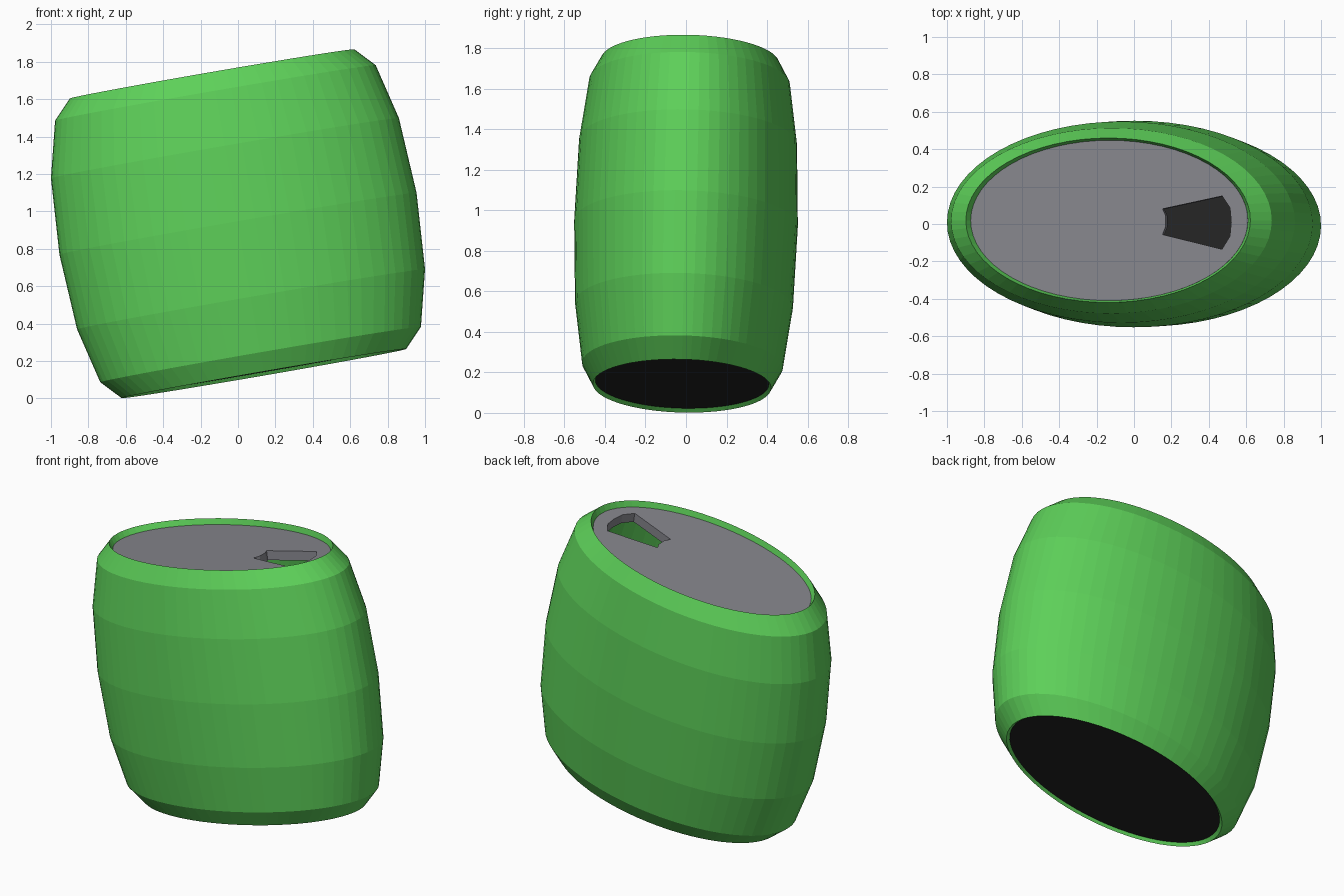
import bpy, bmesh
from math import sin, cos, pi, radians
from mathutils import Matrix, Vector

if "Cube" in bpy.data.objects:
    bpy.data.objects.remove(bpy.data.objects["Cube"])

ASPECT = 0.57                        # ellipse depth / width
SEGMENTS = 64
TILT = (Matrix.Translation((0, 0, 0.934))
        @ Matrix.Rotation(radians(-9.8), 4, 'Y')
        @ Matrix.Rotation(radians(-1.4), 4, 'X'))


def material(name, rgb):
    m = bpy.data.materials.new(name)
    m.diffuse_color = (*rgb, 1)
    m.use_nodes = True
    m.node_tree.nodes["Principled BSDF"].inputs["Base Color"].default_value = m.diffuse_color
    return m


def add_object(name, bm, mat=None):
    bmesh.ops.recalc_face_normals(bm, faces=bm.faces)
    me = bpy.data.meshes.new(name)
    bm.to_mesh(me)
    bm.free()
    ob = bpy.data.objects.new(name, me)
    bpy.context.collection.objects.link(ob)
    ob.matrix_world = TILT
    if mat:
        me.materials.append(mat)
    return ob


def lathe(name, profile, mat, capped=False):
    """Elliptical rings (radius, height) joined into a skin."""
    bm = bmesh.new()
    rings = [[bm.verts.new((r * cos(2 * pi * i / SEGMENTS),
                            r * ASPECT * sin(2 * pi * i / SEGMENTS), z))
              for i in range(SEGMENTS)] for r, z in profile]
    for a, b in zip(rings, rings[1:]):
        for i in range(SEGMENTS):
            j = (i + 1) % SEGMENTS
            bm.faces.new((a[i], a[j], b[j], b[i]))
    if capped:
        bm.faces.new(rings[0])
        bm.faces.new(rings[-1])
    return add_object(name, bm, mat)


green = material("green", (0.11, 0.63, 0.10))
black = material("black", (0.018, 0.018, 0.018))
grey = material("lid_grey", (0.235, 0.235, 0.262))

# Barrel-shaped body with a turned-in lip at both ends
half = [(0.969, 0), (0.944, 0.41), (0.87, 0.71), (0.772, 0.813)]
profile = ([(0.75, -0.792)] + [(r, -z) for r, z in reversed(half[1:])]
           + half + [(0.75, 0.77)])
lathe("barrel_body", profile, green)

# Recessed base and lid plates
lathe("base_plate", [(0.752, -0.775), (0.752, -0.795)], black, True)
lid = lathe("lid", [(0.752, 0.717), (0.752, 0.777)], grey, True)

# Drinking opening cut through the lid
outline = [(0.289, 0.062), (0.306, 0.025), (0.306, -0.033), (0.289, -0.075),
           (0.612, -0.154), (0.655, -0.085), (0.662, -0.009),
           (0.655, 0.067), (0.612, 0.131)]
bm = bmesh.new()
face = bm.faces.new([bm.verts.new((x, y, 0.6)) for x, y in outline])
ext = bmesh.ops.extrude_face_region(bm, geom=[face])
bmesh.ops.translate(bm, vec=Vector((0, 0, 0.3)),
                    verts=[v for v in ext["geom"] if isinstance(v, bmesh.types.BMVert)])
cutter = add_object("opening_cutter", bm, grey)
cutter.hide_render = True
cutter.display_type = 'WIRE'
cut = lid.modifiers.new("opening", 'BOOLEAN')
cut.operation = 'DIFFERENCE'
cut.solver = 'EXACT'
cut.object = cutter
